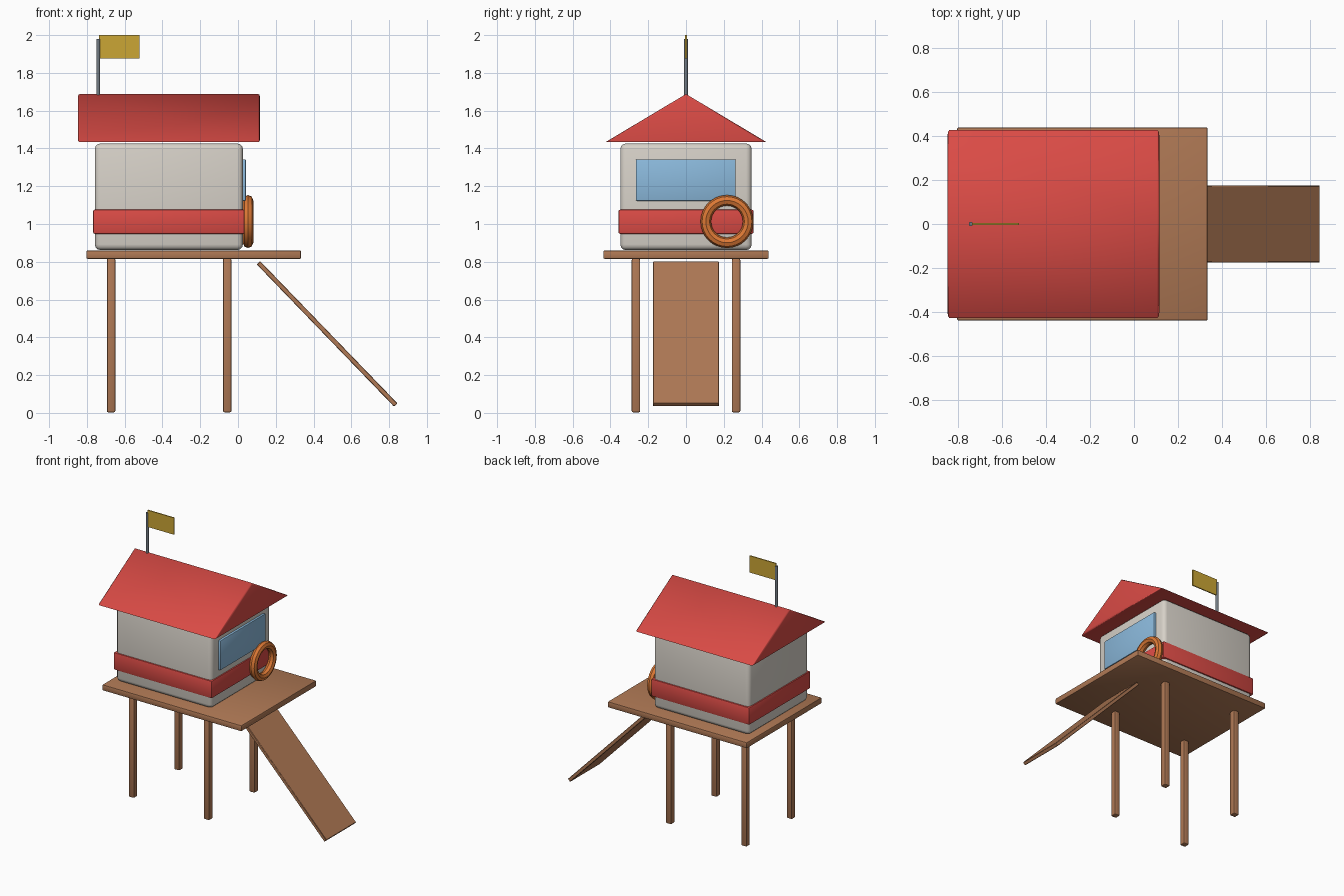
import bpy, bmesh, math
from mathutils import Matrix

if "Cube" in bpy.data.objects:
    bpy.data.objects.remove(bpy.data.objects["Cube"])


def material(name, rgb):
    m = bpy.data.materials.new(name)
    m.diffuse_color = (*rgb, 1)
    m.use_nodes = True
    m.node_tree.nodes["Principled BSDF"].inputs["Base Color"].default_value = m.diffuse_color
    return m


RED = material("red paint", (0.70, 0.07, 0.06))
WALL = material("off white", (0.68, 0.64, 0.58))
WOOD = material("brown wood", (0.43, 0.19, 0.09))
GLASS = material("blue glass", (0.26, 0.49, 0.72))
ORANGE = material("orange", (0.72, 0.19, 0.035))
GOLD = material("gold cloth", (0.60, 0.38, 0.035))
METAL = material("grey metal", (0.17, 0.20, 0.23))


def finish(name, bm, mat, angle=40):
    bmesh.ops.recalc_face_normals(bm, faces=bm.faces)
    me = bpy.data.meshes.new(name)
    bm.to_mesh(me)
    bm.free()
    me.materials.append(mat)
    ob = bpy.data.objects.new(name, me)
    bpy.context.collection.objects.link(ob)
    bpy.ops.object.select_all(action='DESELECT')
    ob.select_set(True)
    bpy.context.view_layer.objects.active = ob
    bpy.ops.object.shade_smooth_by_angle(angle=math.radians(angle))
    return ob


def box(name, xs, ys, zs, mat, bevel=0.006, segments=2):
    """Rounded box between the given limits."""
    bm = bmesh.new()
    bmesh.ops.create_cube(bm, size=1)
    for v in bm.verts:
        v.co = [lo + (c + 0.5) * (hi - lo) for c, (lo, hi) in zip(v.co, (xs, ys, zs))]
    if bevel:
        bmesh.ops.bevel(bm, geom=bm.edges[:], offset=bevel, segments=segments,
                        profile=0.5, affect='EDGES')
    return finish(name, bm, mat)


# Platform and legs
box("deck", (-0.803, 0.334), (-0.438, 0.438), (0.816, 0.860), WOOD, 0.007)
for x, side in ((-0.672, "rear"), (-0.057, "front")):
    for y, hand in ((-0.265, "right"), (0.265, "left")):
        box(f"{side}_{hand}_leg", (x - 0.0225, x + 0.0225), (y - 0.0225, y + 0.0225),
            (0.003, 0.818), WOOD, 0.008)

# Sloping ramp
ramp = box("ramp", (-0.523, 0.523), (-0.174, 0.174), (-0.0125, 0.0125), WOOD, 0.003, 1)
ramp.matrix_world = Matrix.Translation((0.472, 0, 0.418)) @ Matrix.Rotation(math.radians(46), 4, 'Y')

# Cabin, painted band and window
box("cabin_walls", (-0.758, 0.026), (-0.348, 0.348), (0.862, 1.426), WALL, 0.03, 3)
box("wall_band", (-0.767, 0.035), (-0.357, 0.357), (0.948, 1.076), RED, 0.008)
box("window", (0.015, 0.042), (-0.265, 0.263), (1.123, 1.342), GLASS, 0.005)

# Gable roof: solid triangular prism with softened gable edges
bm = bmesh.new()
profile = [(-0.427, 1.433), (0.427, 1.433), (0, 1.688)]
end = bm.faces.new([bm.verts.new((-0.847, y, z)) for y, z in profile])
ext = bmesh.ops.extrude_face_region(bm, geom=[end], use_keep_orig=True)
for v in ext["geom"]:
    if isinstance(v, bmesh.types.BMVert):
        v.co.x = 0.116
gable_edges = [e for e in bm.edges if abs(e.verts[0].co.x - e.verts[1].co.x) < 0.01]
bmesh.ops.bevel(bm, geom=gable_edges, offset=0.01, segments=2, profile=0.5, affect='EDGES')
finish("roof", bm, RED, 65)

# Lifebuoy: revolve an eight-sided section about the x axis
bm = bmesh.new()
section = [bm.verts.new((0.028 * math.sin(a), 0, 0.112 + 0.028 * math.cos(a)))
           for a in (i * math.tau / 8 for i in range(8))]
loop = [bm.edges.new((section[i], section[(i + 1) % 8])) for i in range(8)]
bmesh.ops.spin(bm, geom=section + loop, cent=(0, 0, 0), axis=(1, 0, 0),
               angle=math.tau, steps=32, use_merge=True)
bmesh.ops.remove_doubles(bm, verts=bm.verts, dist=0.0005)
bmesh.ops.translate(bm, verts=bm.verts, vec=(0.053, 0.217, 1.013))
finish("life_ring", bm, ORANGE)

# Flag pole and flag
bm = bmesh.new()
bmesh.ops.create_cone(bm, cap_ends=True, segments=10, radius1=0.010, radius2=0.010,
                      depth=0.33, matrix=Matrix.Translation((-0.740, 0, 1.815)))
finish("flag_pole", bm, METAL)
box("flag", (-0.736, -0.521), (-0.004, 0.004), (1.876, 2.0), GOLD, 0)
